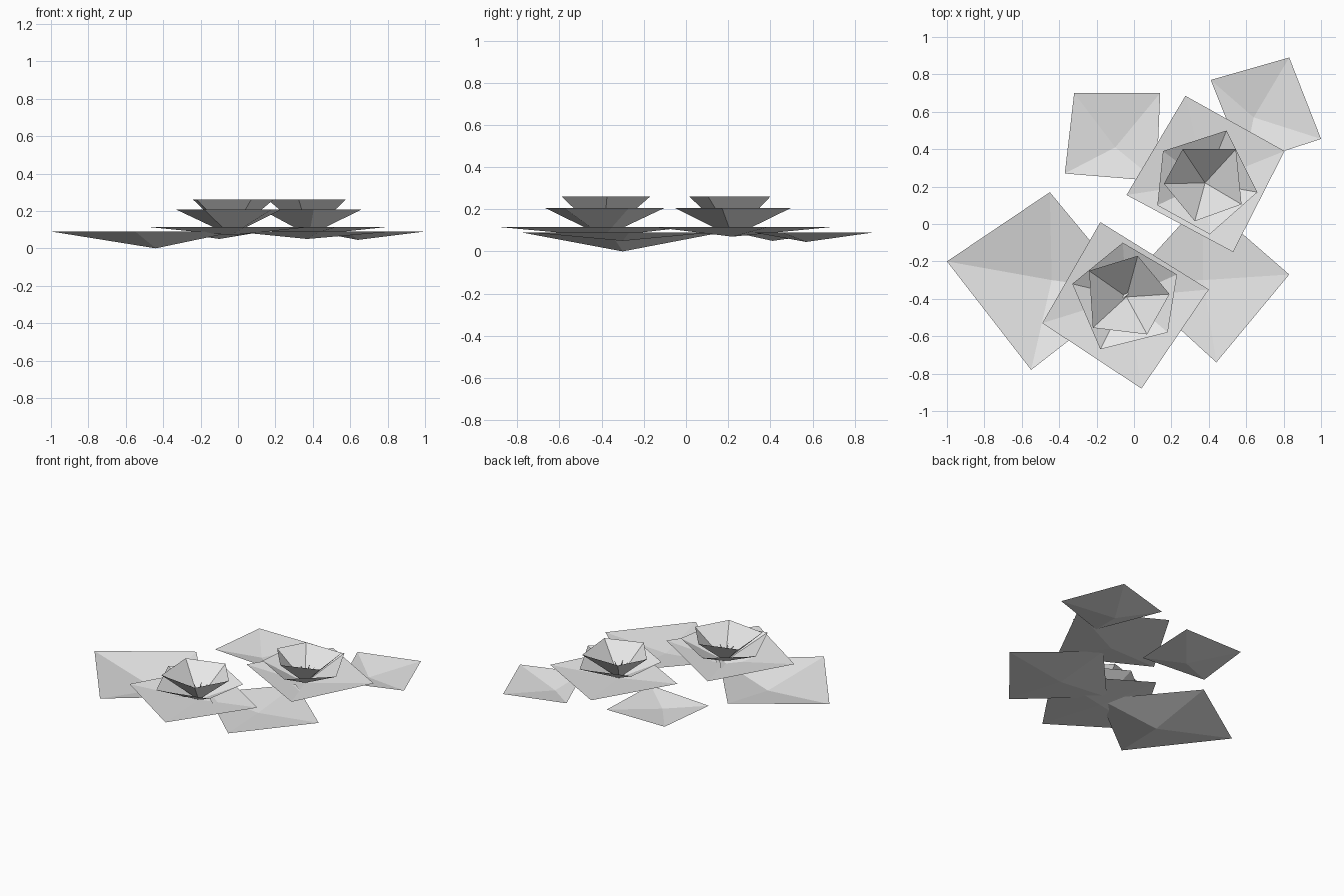
import bpy
import bmesh
from math import cos, sin, pi

cube = bpy.data.objects.get("Cube")
if cube:
    bpy.data.objects.remove(cube, do_unlink=True)

# One plain grey for every part
grey = bpy.data.materials.new("plain_grey")
grey.use_nodes = True
colour = (0.8, 0.8, 0.8, 1)
grey.diffuse_color = colour
grey.node_tree.nodes["Principled BSDF"].inputs["Base Color"].default_value = colour


def finish(name, bm):
    mesh = bpy.data.meshes.new(name)
    bm.to_mesh(mesh)
    bm.free()
    mesh.materials.append(grey)
    obj = bpy.data.objects.new(name, mesh)
    bpy.context.collection.objects.link(obj)
    return obj


def bowl(name, rim, rim_z, centre):
    """Faceted open dish: flat rim corners fanned to a low centre point."""
    bm = bmesh.new()
    low = bm.verts.new(centre)
    ring = [bm.verts.new((x, y, rim_z)) for x, y in rim]
    for a, b in zip(ring, ring[1:] + ring[:1]):
        face = bm.faces.new((low, a, b))
        face.normal_update()
        if face.normal.z < 0:
            face.normal_flip()
    return finish(name, bm)


def stamens(name, centre, turn, radius=0.06, height=0.11, blades=3):
    """Crossed upright blades, narrow at the foot and wide at the tip."""
    bm = bmesh.new()
    x, y, z = centre
    for i in range(blades):
        angle = turn + i * pi / blades
        dx, dy = radius * cos(angle), radius * sin(angle)
        bm.faces.new([bm.verts.new(p) for p in (
            (x, y, z), (x + dx, y + dy, z + height),
            (x, y, z + height / 2), (x - dx, y - dy, z + height))])
    return finish(name, bm)


PAD_Z, LEAF_Z, OUTER_Z, INNER_Z, HEART_Z = 0.09, 0.115, 0.207, 0.26, 0.07

# Floating pads
bowl("large_pad", [(-1, -.2), (-.45, .17), (-.01, -.36), (-.55, -.78)],
     PAD_Z, (-.44, -.3, 0))
bowl("front_left_pad", [(.83, -.27), (.37, .13), (-.03, -.31), (.44, -.74)],
     PAD_Z, (.37, -.3, .05))
bowl("back_right_pad", [(-.32, .7), (.14, .7), (.12, .23), (-.37, .27)],
     PAD_Z, (-.1, .41, .05))
bowl("back_left_pad", [(.41, .77), (.83, .89), (1, .455), (.59, .32)],
     PAD_Z, (.64, .57, .045))

# Front flower: broad leaf, outer cup, inner cup, stamens
heart = (-.04, -.39, HEART_Z)
bowl("front_flower_leaf", [(-.18, .01), (.4, -.35), (.04, -.88), (-.49, -.53)],
     LEAF_Z, heart)
bowl("front_outer_petals",
     [(-.06, -.1), (.23, -.27), (.18, -.58), (-.18, -.67), (-.33, -.32)],
     OUTER_Z, heart)
bowl("front_inner_petals",
     [(.02, -.17), (.19, -.375), (.07, -.59), (-.22, -.555), (-.24, -.25)],
     INNER_Z, heart)
stamens("front_stamens", heart, pi / 4)

# Back flower
heart = (.38, .22, HEART_Z)
bowl("back_flower_leaf", [(.275, .685), (.805, .39), (.53, -.15), (-.04, .155)],
     LEAF_Z, heart)
bowl("back_outer_petals",
     [(.495, .5), (.66, .17), (.405, -.055), (.125, .1), (.155, .39)],
     OUTER_Z, heart)
bowl("back_inner_petals",
     [(.26, .4), (.545, .4), (.575, .105), (.325, .015), (.16, .215)],
     INNER_Z, heart)
stamens("back_stamens", heart, pi / 5)
